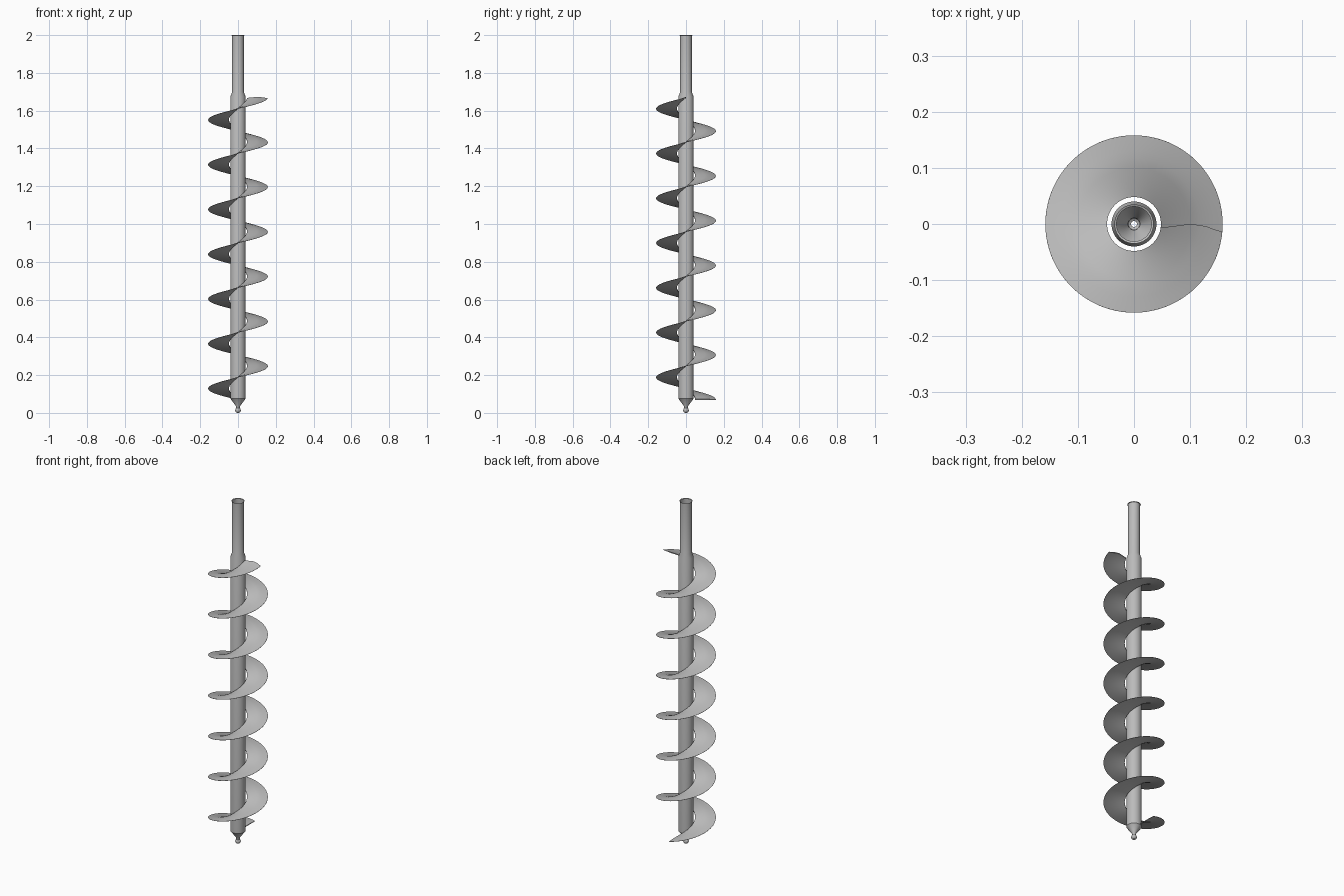
import bpy, math

if "Cube" in bpy.data.objects:
    bpy.data.objects.remove(bpy.data.objects["Cube"])

steel = bpy.data.materials.new("brushed_steel")
steel.use_nodes = True
steel.diffuse_color = (0.5, 0.5, 0.5, 1)
steel.node_tree.nodes["Principled BSDF"].inputs["Base Color"].default_value = (0.5, 0.5, 0.5, 1)


def make_object(name, verts, faces, sharp=30):
    mesh = bpy.data.meshes.new(name)
    mesh.from_pydata(verts, [], faces)
    mesh.update()
    mesh.materials.append(steel)
    obj = bpy.data.objects.new(name, mesh)
    bpy.context.collection.objects.link(obj)
    bpy.ops.object.select_all(action="DESELECT")
    obj.select_set(True)
    bpy.context.view_layer.objects.active = obj
    bpy.ops.object.shade_smooth_by_angle(angle=math.radians(sharp))
    return obj


def lathe(name, profile, sides=48):
    """Open surface of revolution; profile runs bottom to top as (radius, z)."""
    verts = [(r * math.cos(math.tau * s / sides), r * math.sin(math.tau * s / sides), z)
             for r, z in profile for s in range(sides)]
    faces = [(i * sides + s, i * sides + (s + 1) % sides,
              (i + 1) * sides + (s + 1) % sides, (i + 1) * sides + s)
             for i in range(len(profile) - 1) for s in range(sides)]
    return make_object(name, verts, faces)


# Hollow shaft: wide lower tube, shoulder, narrow drive end with a thin rim
lathe("shaft", [(0.04, 0.075), (0.04, 1.675), (0.031, 1.70), (0.031, 1.998), (0.035, 2.0)])

# Cone below the shaft, ending in a small open ball
ball = [(0.015 * math.sin(a), 0.0145 - 0.0145 * math.cos(a))
        for a in (math.radians(d) for d in range(20, 141, 15))]
ball = [(r, z - ball[0][1]) for r, z in ball]
lathe("pilot_tip", ball + [(0.011, 0.036), (0.04, 0.075)])

# Spiral blade: thin section swept up a right-handed helix, clear of the shaft
PITCH, START_Z, TURNS, STEPS = 0.237, 0.071, 6.75, 72
START = math.pi / 2
END = START + TURNS * math.tau
# (radius, height above the helix, end trim in degrees), upper side then lower side
section = [(0.048, 0.002, 8), (0.10, 0.002, 0), (0.117, 0.002, 1), (0.13, 0.001, 2),
           (0.145, 0.0, 4), (0.158, -0.001, 5),
           (0.158, -0.002, 5), (0.10, -0.002, 0), (0.048, -0.002, 8)]
count = len(section)
columns = int(TURNS * STEPS)
verts = []
for c in range(columns + 1):
    for r, lift, trim in section:
        a = START + (END - math.radians(trim) - START) * c / columns
        z = START_Z + PITCH * (a - START) / math.tau + lift
        verts.append((r * math.cos(a), r * math.sin(a), z))
faces = [(c * count + k, c * count + (k + 1) % count,
          (c + 1) * count + (k + 1) % count, (c + 1) * count + k)
         for c in range(columns) for k in range(count)]
faces += [tuple(reversed(range(count))), tuple(columns * count + k for k in range(count))]
make_object("spiral_blade", verts, faces, 25)
